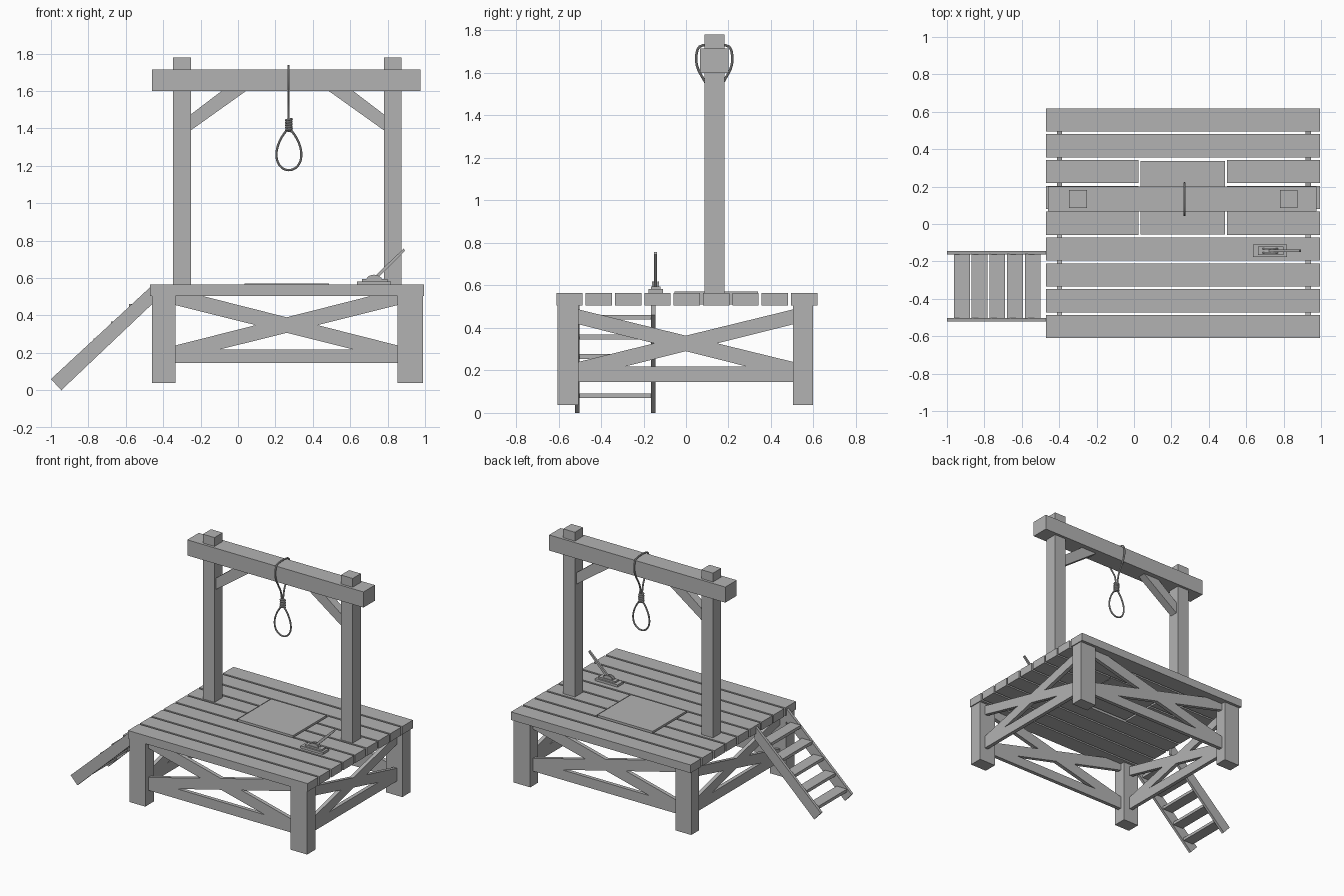
import bpy, bmesh, math
from mathutils import Vector

cube = bpy.data.objects.get("Cube")
if cube:
    bpy.data.objects.remove(cube, do_unlink=True)

grey = bpy.data.materials.new("plain_grey")
grey.use_nodes = True
COLOUR = (0.45, 0.45, 0.45, 1)
grey.diffuse_color = COLOUR
grey.node_tree.nodes["Principled BSDF"].inputs["Base Color"].default_value = COLOUR


def add(name, data):
    ob = bpy.data.objects.new(name, data)
    bpy.context.collection.objects.link(ob)
    data.materials.append(grey)
    return ob


def prism(name, pts, axis, lo, hi):
    """Extrude a profile: axis 'y' reads points as (x, z), axis 'x' as (y, z)."""
    bm = bmesh.new()
    place = (lambda p, d: (p[0], d, p[1])) if axis == "y" else (lambda p, d: (d, p[0], p[1]))
    face = bm.faces.new([bm.verts.new(place(p, lo)) for p in pts])
    top = bmesh.ops.extrude_face_region(bm, geom=[face])["geom"]
    step = Vector(place((0, 0), hi - lo))
    bmesh.ops.translate(bm, vec=step, verts=[v for v in top if isinstance(v, bmesh.types.BMVert)])
    bmesh.ops.recalc_face_normals(bm, faces=bm.faces)
    me = bpy.data.meshes.new(name)
    bm.to_mesh(me)
    bm.free()
    return add(name, me)


def box(name, x, y, z):
    return prism(name, [(x[0], z[0]), (x[1], z[0]), (x[1], z[1]), (x[0], z[1])], "y", *y)


def rope(name, pts, radius=0.006, cyclic=False):
    cu = bpy.data.curves.new(name, "CURVE")
    cu.dimensions = "3D"
    cu.bevel_depth = radius
    cu.bevel_resolution = 2
    cu.resolution_u = 4
    cu.use_fill_caps = True
    sp = cu.splines.new("NURBS")
    sp.points.add(len(pts) - 1)
    for p, co in zip(sp.points, pts):
        p.co = (*co, 1)
    sp.order_u = 3
    sp.use_endpoint_u = not cyclic
    sp.use_cyclic_u = cyclic
    return add(name, cu)


# Deck planks, with the middle rows split around the hatch
DECK = (0.505, 0.565)
for i in range(-4, 5):
    yc = 0.004 + 0.138 * i
    y = (yc - 0.062, yc + 0.062)
    if i in (0, 1, 2):
        box("deck_plank_right", (-0.47, 0.025), y, DECK)
        box("deck_plank_left", (0.497, 0.995), y, DECK)
    else:
        box("deck_plank", (-0.47, 0.995), y, DECK)
box("hatch", (0.035, 0.487), (-0.055, 0.338), (0.51, 0.571))

# Corner legs
LEG_X = ((-0.461, -0.333), (0.853, 0.988))
LEG_Y = ((-0.605, -0.506), (0.504, 0.597))
for lx in LEG_X:
    for ly in LEG_Y:
        box("corner_leg", lx, ly, (0.038, 0.505))


def braced_side(name, axis, a, b, profile, centre, half=0.014):
    """Bottom rail and a pair of crossed boards between two legs."""
    lo, hi = centre - half, centre + half
    prism(name + "_rail", [(a, 0.145), (b, 0.145), (b, 0.218), (a, 0.218)], axis, lo, hi)
    prism(name + "_brace_a", profile, axis, lo, hi)
    prism(name + "_brace_b", [(a + b - u, z) for u, z in profile], axis, lo, hi)


a, b = LEG_X[0][1], LEG_X[1][0]
long_brace = [(a, 0.455), (a, 0.505), (a + 0.14, 0.505), (b, 0.24), (b, 0.218), (b - 0.235, 0.218)]
for name, y in (("front", -0.555), ("back", 0.55)):
    braced_side(name, "y", a, b, long_brace, y)
a, b = LEG_Y[0][1], LEG_Y[1][0]
short_brace = [(a, 0.417), (a, 0.487), (b, 0.24), (b, 0.218), (b - 0.217, 0.218)]
for name, x in (("right", -0.399), ("left", 0.931)):
    braced_side(name, "x", a, b, short_brace, x)

# Upright posts, top beam and knee braces
for x in ((-0.347, -0.252), (0.78, 0.875)):
    box("post", x, (0.086, 0.181), (0.56, 1.78))
box("top_beam", (-0.461, 0.977), (0.067, 0.2), (1.6, 1.715))
knee = [(-0.252, 1.39), (-0.252, 1.475), (-0.088, 1.6), (0.043, 1.6)]
for name, pts in (("knee_brace_right", knee),
                  ("knee_brace_left", [(0.528 - x, z) for x, z in knee])):
    prism(name, pts, "y", 0.103, 0.163)

# Rope: loop over the beam, coiled knot and hanging loop
RX, RY = 0.27, 0.133
over = [(0.006, 1.42), (0.01, 1.5), (0.05, 1.57), (0.085, 1.63), (0.085, 1.7), (0.065, 1.735)]
left = [(RX, RY + u, z) for u, z in over]
right = [(RX, RY - u, z) for u, z in reversed(over)]
rope("beam_rope", left + right)
coil = []
for i in range(41):
    t = i / 8 * 2 * math.pi
    coil.append((RX + 0.002 + 0.015 * math.cos(t), RY + 0.015 * math.sin(t), 1.385 + 0.065 * i / 40))
rope("rope_knot", coil, 0.007)
drop = []
for i in range(24):
    t = 2 * math.pi * i / 24
    w = 0.082 * math.sin(t) * math.sin(t / 2) ** 0.7
    drop.append((RX + 0.002 + w, RY, 1.288 + 0.112 * math.cos(t)))
rope("rope_loop", drop, cyclic=True)

# Lever: stepped base, curved cheeks and handle
LY = -0.143
box("lever_base", (0.635, 0.817), (LY - 0.034, LY + 0.034), (0.56, 0.582))
box("lever_plate", (0.663, 0.8), (LY - 0.022, LY + 0.022), (0.582, 0.594))
arc = [(0.728 + 0.042 * math.cos(math.pi * i / 8), 0.59 + 0.028 * math.sin(math.pi * i / 8))
       for i in range(9)]
for s in (-1, 1):
    prism("lever_cheek", arc, "y", LY + s * 0.012 - 0.004, LY + s * 0.012 + 0.004)
prism("lever_handle", [(0.722, 0.6), (0.738, 0.59), (0.82, 0.672), (0.893, 0.746),
                       (0.886, 0.757), (0.808, 0.684)], "y", LY - 0.007, LY + 0.007)

# Stairs: two sloping stringers and five treads
stringer = [(-1.0, 0.06), (-0.945, 0.0), (-0.46, 0.46), (-0.46, 0.56)]
for y in (-0.512, -0.154):
    prism("stair_stringer", stringer, "y", y - 0.01, y + 0.01)
for i in range(5):
    xc, zc = -0.92 + 0.0945 * i, 0.08 + 0.0925 * i
    box("stair_tread", (xc - 0.042, xc + 0.042), (-0.505, -0.16), (zc - 0.011, zc + 0.011))

# Smooth the ropes while keeping sharp edges on everything else
for ob in [o for o in bpy.context.scene.objects if o.type == "CURVE"]:
    for o in bpy.context.selected_objects:
        o.select_set(False)
    ob.select_set(True)
    bpy.context.view_layer.objects.active = ob
    bpy.ops.object.convert(target="MESH")
    bpy.ops.object.shade_smooth_by_angle()
